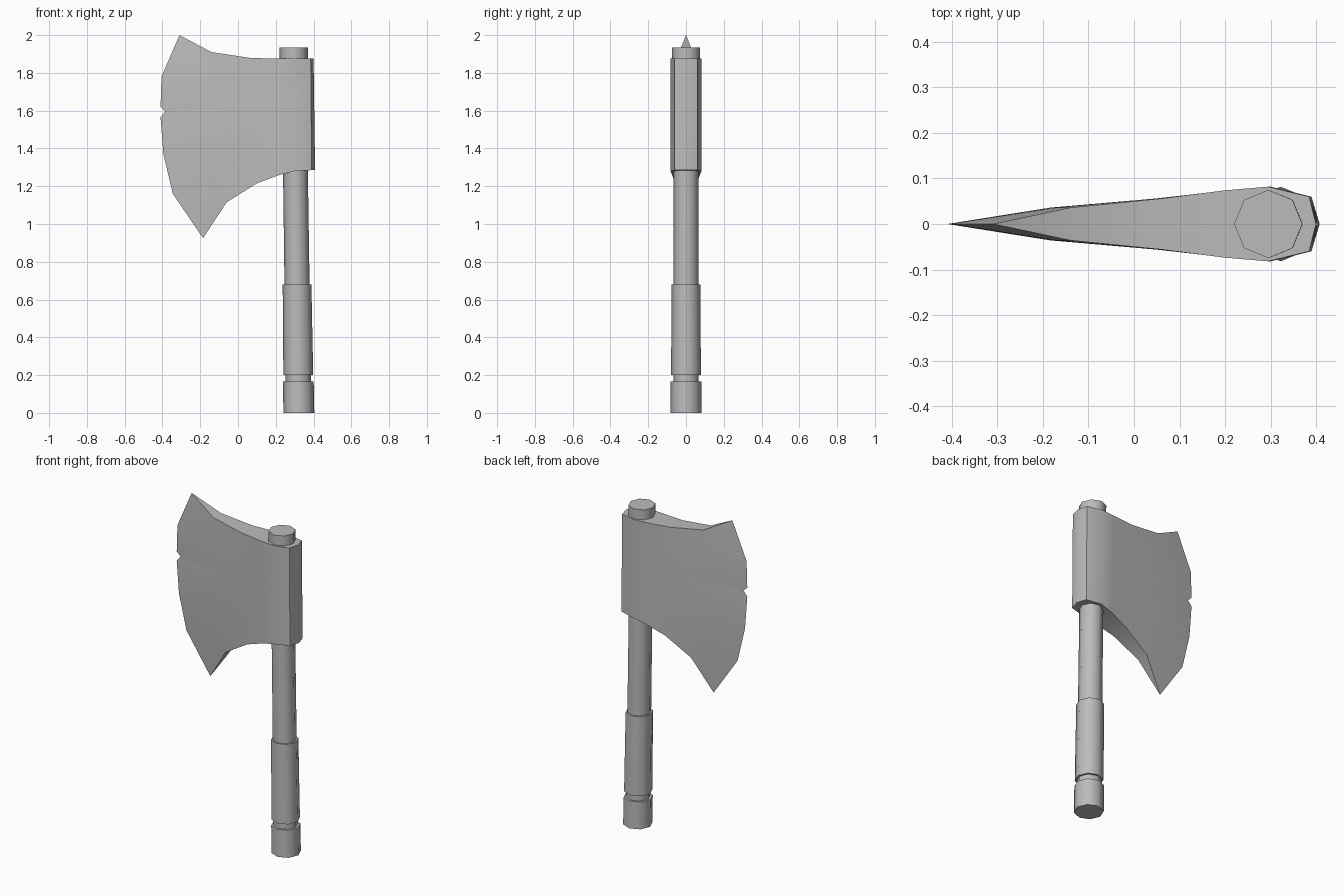
import bpy, bmesh, math

cube = bpy.data.objects.get("Cube")
if cube:
    bpy.data.objects.remove(cube)

GREY = (0.5, 0.5, 0.5, 1)
mat = bpy.data.materials.new("plain_grey")
mat.use_nodes = True
mat.diffuse_color = GREY
mat.node_tree.nodes["Principled BSDF"].inputs["Base Color"].default_value = GREY


def finish(name, bm, angle):
    bmesh.ops.recalc_face_normals(bm, faces=bm.faces)
    mesh = bpy.data.meshes.new(name)
    bm.to_mesh(mesh)
    bm.free()
    mesh.materials.append(mat)
    obj = bpy.data.objects.new(name, mesh)
    bpy.context.collection.objects.link(obj)
    bpy.ops.object.select_all(action='DESELECT')
    obj.select_set(True)
    bpy.context.view_layer.objects.active = obj
    bpy.ops.object.shade_smooth_by_angle(angle=math.radians(angle))
    return obj


def axis_x(z):
    # the handle leans slightly toward the blade
    return 0.322 - 0.014 * z


def eight_sided(name, z0, z1, r0, r1):
    bm = bmesh.new()
    rings = []
    for z, r in ((z0, r0), (z1, r1)):
        rings.append([bm.verts.new((axis_x(z) + r * math.cos(k * math.pi / 4),
                                    r * math.sin(k * math.pi / 4), z)) for k in range(8)])
    low, high = rings
    for k in range(8):
        n = (k + 1) % 8
        bm.faces.new((low[k], low[n], high[n], high[k]))
    bm.faces.new(low[::-1])
    bm.faces.new(high)
    return finish(name, bm, 50)


# Handle
eight_sided("pommel", 0.0, 0.165, 0.082, 0.081)
eight_sided("shaft", 0.15, 1.9, 0.067, 0.065)
eight_sided("grip", 0.2, 0.68, 0.079, 0.076)
eight_sided("top_knob", 1.86, 1.935, 0.075, 0.075)

# Axe head: cutting edge from upper to lower tip, with a notch
edge = [(-0.31, 2.0), (-0.405, 1.78), (-0.41, 1.62), (-0.385, 1.595),
        (-0.41, 1.565), (-0.395, 1.37), (-0.345, 1.16), (-0.185, 0.925)]
rows = [(edge[0][1] - z) / (edge[0][1] - edge[-1][1]) for x, z in edge]

# Columns toward the eye: top x, top z, bottom x, bottom z, half thickness, bulge
columns = [(-0.14, 1.91, -0.06, 1.115, 0.036, 0.08),
           (0.06, 1.88, 0.10, 1.215, 0.056, 0.03),
           (0.20, 1.875, 0.22, 1.26, 0.074, 0),
           (0.295, 1.875, 0.30, 1.28, 0.082, 0),
           (0.385, 1.875, 0.39, 1.285, 0.06, 0),
           (0.40, 1.875, 0.408, 1.285, 0.0, 0)]

bm = bmesh.new()
edge_col = [bm.verts.new((x, 0, z)) for x, z in edge]
sides = {}
for s in (-1, 1):
    sides[s] = [edge_col]
    for xt, zt, xb, zb, t, bulge in columns:
        if t == 0 and s == 1:
            sides[s].append(sides[-1][-1])
            continue
        sides[s].append([bm.verts.new((xt + (xb - xt) * f - bulge * math.sin(math.pi * f),
                                       s * t, zt + (zb - zt) * f)) for f in rows])
    cols = sides[s]
    for a, b in zip(cols, cols[1:]):
        for i in range(len(rows) - 1):
            bm.faces.new((a[i], a[i + 1], b[i + 1], b[i]))

# Upper and lower rims of the head
for end in (0, -1):
    for c in range(len(columns)):
        loop = [sides[1][c][end], sides[1][c + 1][end],
                sides[-1][c + 1][end], sides[-1][c][end]]
        bm.faces.new(list(dict.fromkeys(loop)))
finish("axe_head", bm, 50)
